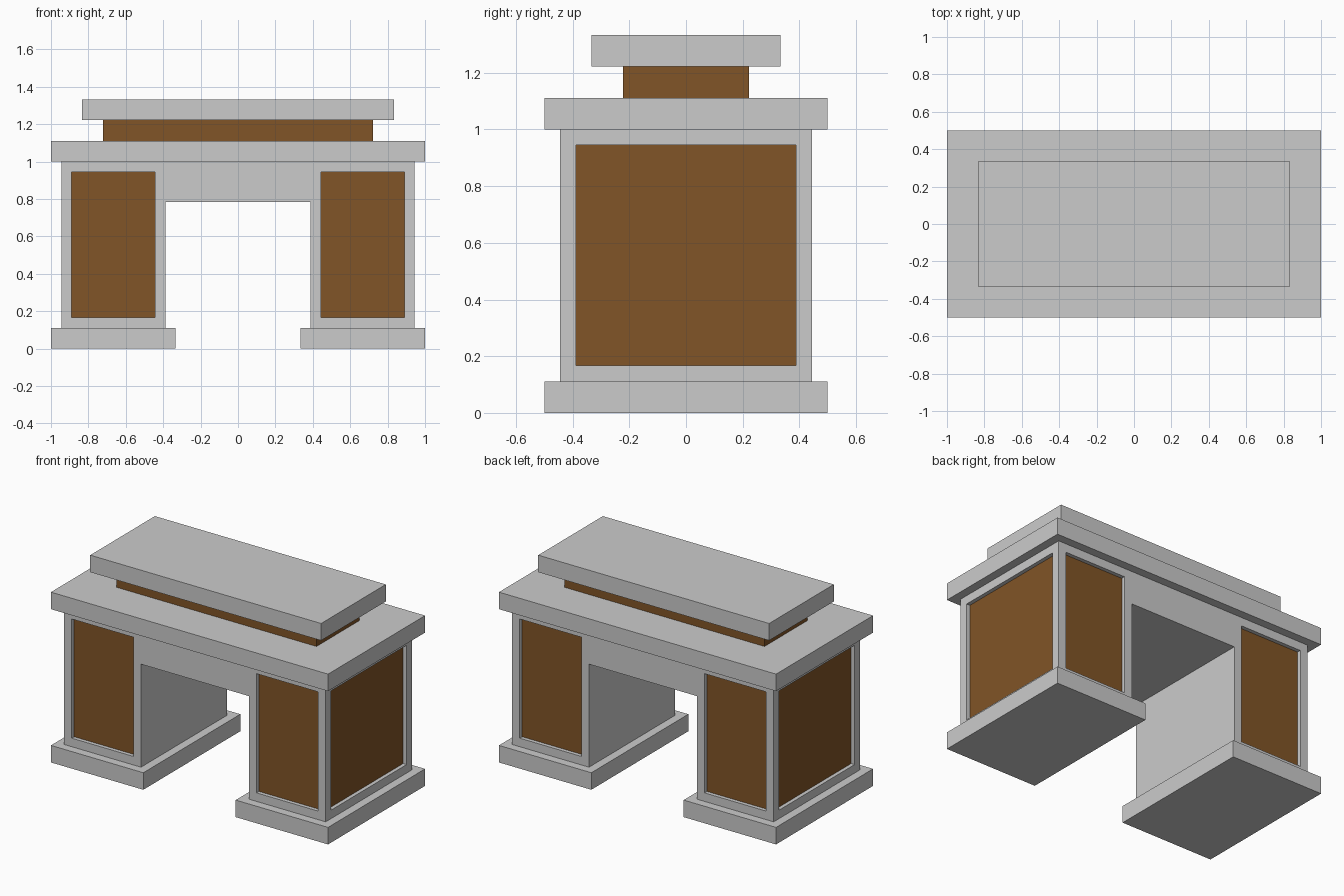
import bpy, bmesh
from mathutils import Vector

if "Cube" in bpy.data.objects:
    bpy.data.objects.remove(bpy.data.objects["Cube"])

U = 1 / 18  # module the whole model is laid out on
brown = bpy.data.materials.new("brown")
brown.diffuse_color = (0.22, 0.09, 0.02, 1)
brown.use_nodes = True
brown.node_tree.nodes["Principled BSDF"].inputs["Base Color"].default_value = brown.diffuse_color


def block(name, x, y, z, panels=(), material=None):
    """Box from (min, max) ranges; faces along 'panels' get a sunken brown panel."""
    bm = bmesh.new()
    bmesh.ops.create_cube(bm, size=1)
    ranges = (x, y, z)
    size = Vector([b - a for a, b in ranges])
    centre = Vector([(a + b) / 2 for a, b in ranges])
    for v in bm.verts:
        v.co = Vector([c * s for c, s in zip(v.co, size)]) + centre
    bm.normal_update()
    faces = [f for f in bm.faces
             if any(f.normal.dot(Vector(d)) > 0.9 for d in panels)]
    if faces:
        normals = [f.normal.copy() for f in faces]
        bmesh.ops.inset_individual(bm, faces=faces, thickness=U,
                                   use_even_offset=True)
        for f, n in zip(faces, normals):
            f.material_index = 1
            # extra loop gives the recess straight walls
        floors = bmesh.ops.inset_individual(bm, faces=faces, thickness=0)
        for f in floors["faces"]:
            f.material_index = 0
        for f, n in zip(faces, normals):
            bmesh.ops.translate(bm, verts=f.verts[:], vec=n * -0.025)
    mesh = bpy.data.meshes.new(name)
    bm.to_mesh(mesh)
    bm.free()
    mesh.materials.append(material)
    if faces:
        mesh.materials.append(brown)
    obj = bpy.data.objects.new(name, mesh)
    bpy.context.collection.objects.link(obj)
    return obj


def sym(n):
    return (-n * U, n * U)


# Plinths and panelled pillars, one per side
for side, s in (("left", -1), ("right", 1)):
    block(f"{side}_plinth", sorted((s * 6 * U, s * 18 * U)), sym(9), (0, 2 * U))
    block(f"{side}_pillar", sorted((s * 7 * U, s * 17 * U)), sym(8),
          (2 * U, 18 * U), panels=((0, -1, 0), (0, 1, 0), (s, 0, 0)))

# Lintel between the pillars
block("lintel", sym(7), sym(8), (14.1 * U, 18 * U))

# Stepped top
block("main_slab", sym(18), sym(9), (18 * U, 20 * U))
block("neck", sym(13), sym(4), (20 * U, 22 * U), material=brown)
block("cap_slab", sym(15), sym(6), (22 * U, 24 * U))
